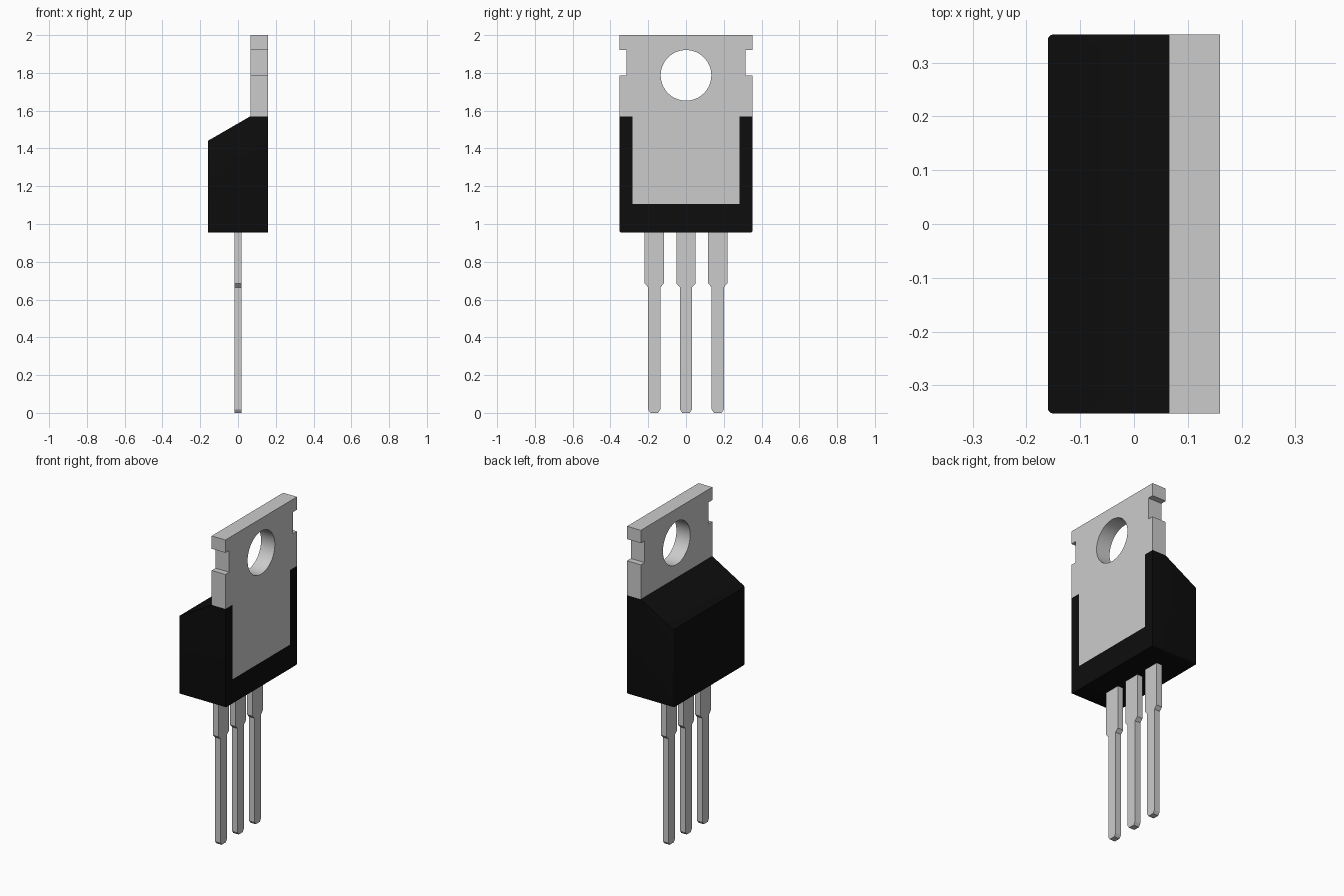
import bpy, bmesh
from math import radians
from mathutils import Vector

if "Cube" in bpy.data.objects:
    bpy.data.objects.remove(bpy.data.objects["Cube"])


def finish(name, bm):
    bmesh.ops.recalc_face_normals(bm, faces=bm.faces[:])
    mesh = bpy.data.meshes.new(name)
    bm.to_mesh(mesh)
    bm.free()
    ob = bpy.data.objects.new(name, mesh)
    bpy.context.collection.objects.link(ob)
    return ob


def prism(points, direction):
    """Extrude a closed outline of 3D points along a vector."""
    bm = bmesh.new()
    face = bm.faces.new([bm.verts.new(p) for p in points])
    new = bmesh.ops.extrude_face_region(bm, geom=[face], use_keep_orig=True)["geom"]
    verts = [g for g in new if isinstance(g, bmesh.types.BMVert)]
    bmesh.ops.translate(bm, verts=verts, vec=Vector(direction))
    return bm


def mirrored(half):
    """Complete a (y, z) half outline across y = 0."""
    return half + [(-y, z) for y, z in reversed(half)]


def activate(ob):
    bpy.ops.object.select_all(action='DESELECT')
    ob.select_set(True)
    bpy.context.view_layer.objects.active = ob


def cut(ob, cutter):
    mod = ob.modifiers.new("cut", 'BOOLEAN')
    mod.operation, mod.solver, mod.object = 'DIFFERENCE', 'EXACT', cutter
    activate(ob)
    bpy.ops.object.modifier_apply(modifier=mod.name)
    bpy.data.objects.remove(cutter)


def smooth(ob):
    activate(ob)
    bpy.ops.object.shade_smooth_by_angle(angle=radians(35))


W = 0.352                      # half width of tab and case
X0, X1 = 0.065, 0.16           # metal plate thickness range
TOP, BOTTOM = 1.57, 0.955      # case height range
PLATE_W, PLATE_Z = 0.284, 1.105

# Metal tab: notched top plus narrower plate sunk into the case
outline = mirrored([(PLATE_W, PLATE_Z), (PLATE_W, TOP), (W, TOP), (W, 1.785),
                    (0.315, 1.785), (0.315, 1.92), (W, 1.92), (W, 2.0)])
tab = finish("mounting_tab", prism([(X0, y, z) for y, z in outline], (X1 - X0, 0, 0)))
bpy.ops.mesh.primitive_cylinder_add(vertices=64, radius=0.134, depth=0.5,
                                    location=(0.11, 0, 1.787),
                                    rotation=(0, radians(90), 0))
cut(tab, bpy.context.object)
smooth(tab)

# Case: sloped block with softened side edges
side = [(-0.16, BOTTOM), (X1, BOTTOM), (X1, TOP), (X0, TOP), (-0.16, 1.44)]
bm = prism([(x, -W, z) for x, z in side], (0, 2 * W, 0))
soft = []
for e in bm.edges:
    a, b = (v.co for v in e.verts)
    along_side = abs(a.y - b.y) < 1e-5
    at_front = max(a.x, b.x) < -0.15
    at_bottom = max(a.z, b.z) < BOTTOM + 0.01
    if along_side and (at_front or at_bottom):
        soft.append(e)
bmesh.ops.bevel(bm, geom=soft, offset=0.009, segments=3, profile=0.5, affect='EDGES')
case = finish("case", bm)

# Recess in the case that holds the plate
recess = [(PLATE_W, PLATE_Z), (PLATE_W, TOP + 0.2)]
cut(case, finish("recess_cutter",
                 prism([(X0, y, z) for y, z in mirrored(recess)], (0.3, 0, 0))))
black = bpy.data.materials.new("black_plastic")
black.diffuse_color = (0.004, 0.004, 0.004, 1)
black.use_nodes = True
black.node_tree.nodes["Principled BSDF"].inputs["Base Color"].default_value = black.diffuse_color
case.data.materials.append(black)
smooth(case)

# Three leads: wide shoulder, narrow pin, chamfered tip
lead = mirrored([(0.02, 0), (0.032, 0.018), (0.032, 0.665),
                 (0.051, 0.685), (0.051, BOTTOM + 0.03)])
for label, cy in (("left", -0.168), ("middle", 0), ("right", 0.168)):
    finish(label + "_lead", prism([(-0.019, y + cy, z) for y, z in lead], (0.038, 0, 0)))
